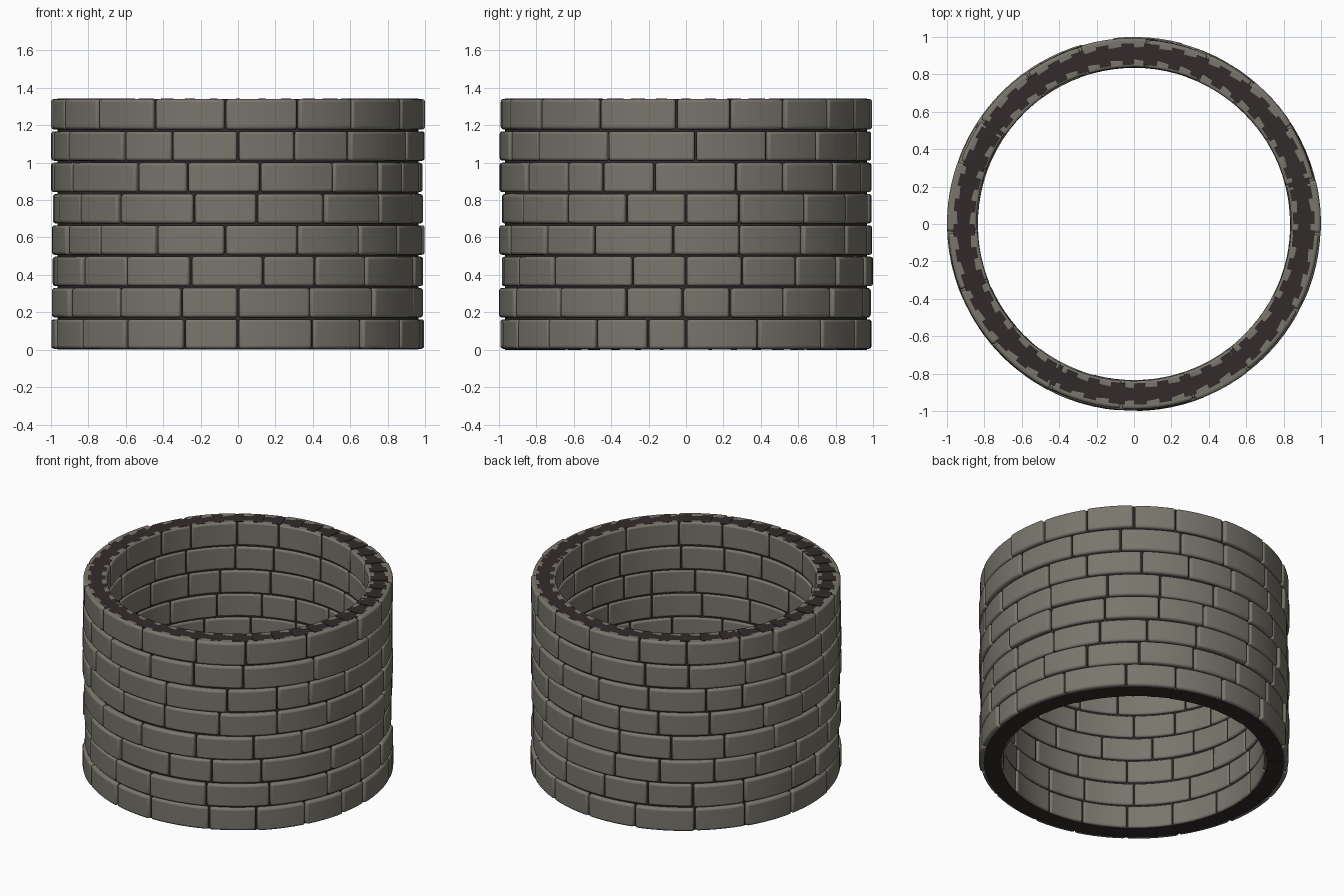
import bpy
import bmesh
import math
import random

random.seed(4)

cube = bpy.data.objects.get("Cube")
if cube:
    bpy.data.objects.remove(cube, do_unlink=True)

COURSE_HEIGHT = 0.1675
COURSES = 8
TOP = COURSE_HEIGHT * COURSES
JOINT = 0.005          # half the width of a mortar joint

# Joint angles in degrees per course, bottom to top; the rest is filled in
JOINTS = [
    [-147, -127, -107, -90, -66, -48, -29, -12, 0, 23, 47, 66],
    [-155, -130, -108, -90, -67, -43, -19, -1, 14, 32, 52, 73],
    [-147, -127, -105, -82, -65, -46, -17, 0, 18, 37, 55],
    [-157, -138, -116, -94, -71, -49, -30, -4, 17, 39],
    [-148, -130, -104, -84, -62, -40, -19, 0, 17, 40, 60],
    [-153, -123, -106, -83, -59, -40, -27, -10, 16, 32, 53],
    [-156, -128, -111, -90, -72, -53, -25, 3, 26, 45, 68],
    [-159, -139, -117, -94, -71, -52, -28, -3, 14, 32, 50, 66],
]


def make_material(name, colour):
    mat = bpy.data.materials.new(name)
    mat.use_nodes = True
    mat.diffuse_color = (*colour, 1)
    bsdf = mat.node_tree.nodes["Principled BSDF"]
    bsdf.inputs["Base Color"].default_value = (*colour, 1)
    bsdf.inputs["Roughness"].default_value = 0.9
    return mat


stone = make_material("grey stone", (0.19, 0.18, 0.15))
mortar = make_material("dark mortar", (0.032, 0.024, 0.024))


def add_arc_block(bm, start, end, inner, outer, bottom, top, steps, tilt=0):
    """Add a closed curved block between two angles; tilt drops one end."""
    rings = []
    for i in range(steps + 1):
        t = i / steps
        angle = start + (end - start) * t
        c, s = math.cos(angle), math.sin(angle)
        lo, hi = bottom + tilt * t, top - tilt * t
        section = [(inner, lo), (outer, lo), (outer, hi), (inner, hi)]
        rings.append([bm.verts.new((r * c, r * s, z)) for r, z in section])
    for a, b in zip(rings, rings[1:]):
        for k in range(4):
            n = (k + 1) % 4
            bm.faces.new((a[k], a[n], b[n], b[k]))
    bm.faces.new(rings[0])
    bm.faces.new(rings[-1])


def finish(bm, name, mat, bevel=0):
    bmesh.ops.recalc_face_normals(bm, faces=bm.faces)
    mesh = bpy.data.meshes.new(name)
    bm.to_mesh(mesh)
    bm.free()
    mesh.materials.append(mat)
    obj = bpy.data.objects.new(name, mesh)
    bpy.context.collection.objects.link(obj)
    if bevel:
        mod = obj.modifiers.new("rounded edges", "BEVEL")
        mod.width = bevel
        mod.segments = 3
        mod.limit_method = "ANGLE"
        mod.angle_limit = math.radians(40)
        bpy.ops.object.select_all(action="DESELECT")
        obj.select_set(True)
        bpy.context.view_layer.objects.active = obj
        bpy.ops.object.shade_smooth_by_angle(angle=math.radians(40))
    return obj


def full_circle(joints):
    """Continue a course of joints round the unlisted side."""
    gap = joints[0] + 360 - joints[-1]
    count = round(gap / 20)
    extra = [joints[-1] + gap * (k + random.uniform(-0.15, 0.15)) / count
             for k in range(1, count)]
    return joints + extra + [joints[0] + 360]


# Stone courses: an outer and an inner skin of rounded blocks
for course, joints in enumerate(JOINTS):
    angles = [math.radians(a) for a in full_circle(joints)]
    bottom = course * COURSE_HEIGHT + JOINT
    top = (course + 1) * COURSE_HEIGHT - JOINT * (course < COURSES - 1)
    outer_bm, inner_bm = bmesh.new(), bmesh.new()
    for start, end in zip(angles, angles[1:]):
        steps = max(3, round((end - start) / 0.07))
        a, b = start + JOINT, end - JOINT
        face = random.uniform(0.984, 1.0)
        add_arc_block(outer_bm, a, b, 0.935, face, bottom, top, steps)
        face = random.uniform(0.834, 0.842)
        add_arc_block(inner_bm, a, b, face, 0.885, bottom, top, steps)
    finish(outer_bm, f"outer_stone_course_{course + 1}", stone, 0.015)
    finish(inner_bm, f"inner_stone_course_{course + 1}", stone, 0.012)

# Mortar core: tilted wedges that show at the top and bottom rims
SEGMENTS = 44
core = bmesh.new()
for i in range(SEGMENTS):
    start = math.tau * i / SEGMENTS
    add_arc_block(core, start, start + math.tau / SEGMENTS, 0.852, 0.966,
                  0, TOP + 0.002, 2, tilt=0.004)
finish(core, "mortar_core", mortar)
